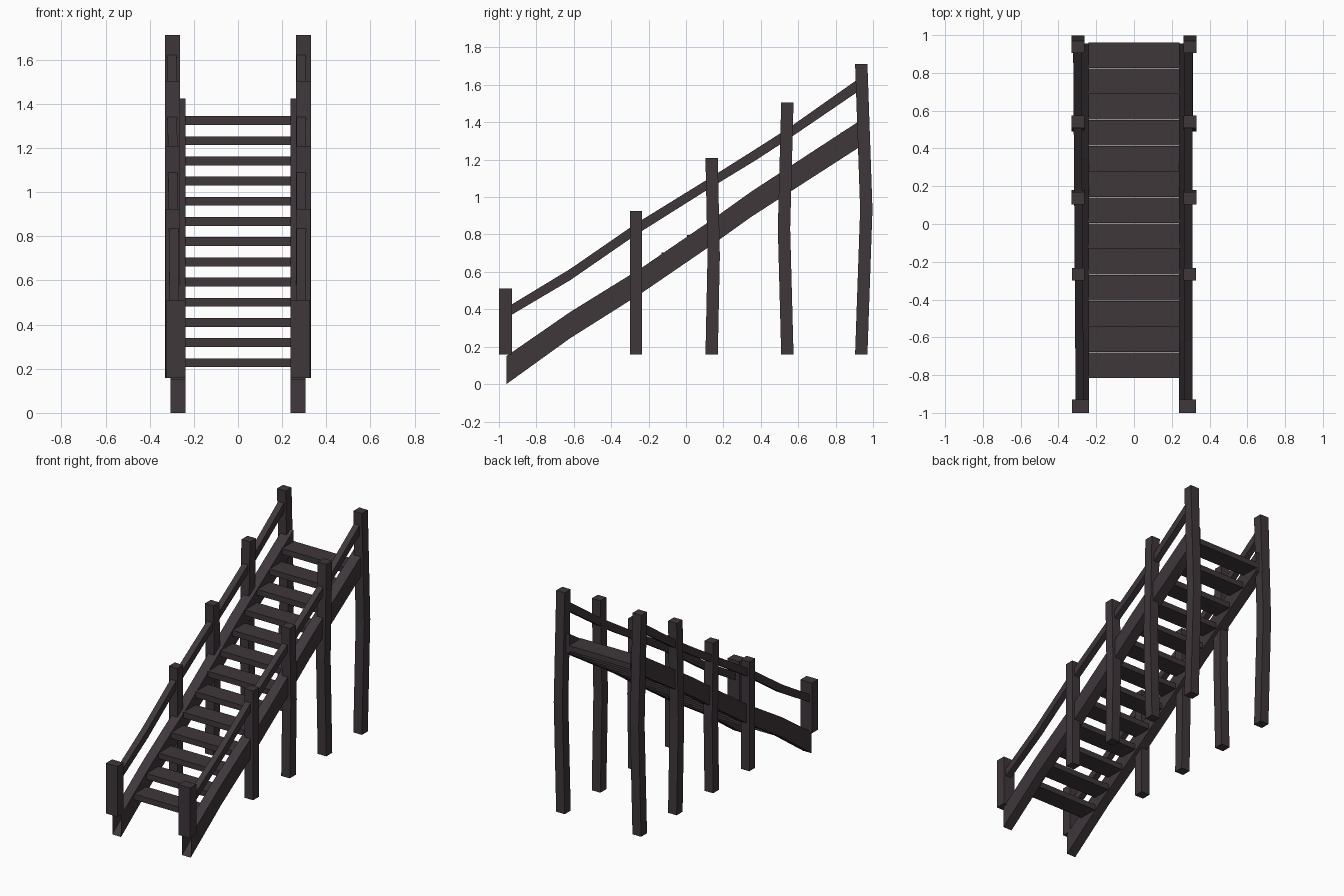
import bpy, bmesh

if "Cube" in bpy.data.objects:
    bpy.data.objects.remove(bpy.data.objects["Cube"])

wood = bpy.data.materials.new("dark_wood")
wood.diffuse_color = (0.049, 0.038, 0.044, 1)
wood.use_nodes = True
wood.node_tree.nodes["Principled BSDF"].inputs["Base Color"].default_value = wood.diffuse_color


def loft(name, rings, caps=(True, True)):
    """Skin a chain of four-cornered rings into a beam."""
    bm = bmesh.new()
    loops = [[bm.verts.new(p) for p in ring] for ring in rings]
    for a, b in zip(loops, loops[1:]):
        for i in range(4):
            j = (i + 1) % 4
            bm.faces.new((a[i], a[j], b[j], b[i]))
    if caps[0]:
        bm.faces.new(loops[0][::-1])
    if caps[1]:
        bm.faces.new(loops[-1])
    bmesh.ops.recalc_face_normals(bm, faces=bm.faces[:])
    mesh = bpy.data.meshes.new(name)
    bm.to_mesh(mesh)
    bm.free()
    mesh.materials.append(wood)
    ob = bpy.data.objects.new(name, mesh)
    bpy.context.collection.objects.link(ob)
    return ob


def slope_ring(x0, x1, y, zb, zt):
    return [(x0, y, zb), (x1, y, zb), (x1, y, zt), (x0, y, zt)]


def post_ring(x0, x1, y0, y1, z):
    return [(x0, y0, z), (x1, y0, z), (x1, y1, z), (x0, y1, z)]


# y, bottom z, top z along each sloping beam
STRINGER = [(-0.96, 0.0, 0.15), (-0.62, 0.245, 0.385), (-0.24, 0.485, 0.62),
            (0.14, 0.745, 0.88), (0.35, 0.895, 1.03), (0.955, 1.285, 1.425)]
RAIL = [(-0.95, 0.36, 0.415), (-0.62, 0.555, 0.615), (-0.265, 0.80, 0.86),
        (0.14, 1.055, 1.11), (0.37, 1.195, 1.255), (0.55, 1.312, 1.37),
        (0.94, 1.578, 1.645)]
# y centre, top z, bow of the middle, inner x, outer x
POSTS = [(-0.965, 0.51, 0.0, 0.237, 0.327), (-0.267, 0.925, 0.0, 0.262, 0.328),
         (0.137, 1.21, 0.011, 0.263, 0.33), (0.542, 1.505, -0.018, 0.263, 0.33),
         (0.937, 1.712, 0.027, 0.263, 0.33)]

for label, s in (("left", -1), ("right", 1)):
    # side stringers, lower end left open
    loft(label + "_stringer",
         [slope_ring(s * 0.237, s * (0.305 + 0.004 * (y + 0.96)), y, b, t)
          for y, b, t in STRINGER], (False, True))

    # handrails; the left one drifts outwards slightly uphill
    drift = 0.007 if label == "left" else 0.0
    loft(label + "_handrail",
         [slope_ring(s * (0.266 + drift * (y + 0.95)),
                     s * (0.309 + drift * (y + 0.95)), y, b, t)
          for y, b, t in RAIL])

    # support posts, the taller ones bowed in the middle
    for i, (y, top, bow, xi, xo) in enumerate(POSTS):
        rings = []
        for f, k in ((0, 0), (0.5, 1), (1, 0)):
            yc = y + bow * k
            h = 0.033 if i else 0.035
            rings.append(post_ring(s * xi, s * xo, yc - h, yc + h,
                                   0.157 + (top - 0.157) * f))
        loft(f"{label}_post_{i + 1}", rings)

# treads
for i in range(13):
    y, top = -0.815 + 0.1367 * i, 0.247 + 0.0915 * i
    loft(f"tread_{i + 1}",
         [slope_ring(-0.24, 0.24, y, top - 0.04, top),
          slope_ring(-0.24, 0.24, y + 0.135, top - 0.04, top)])
